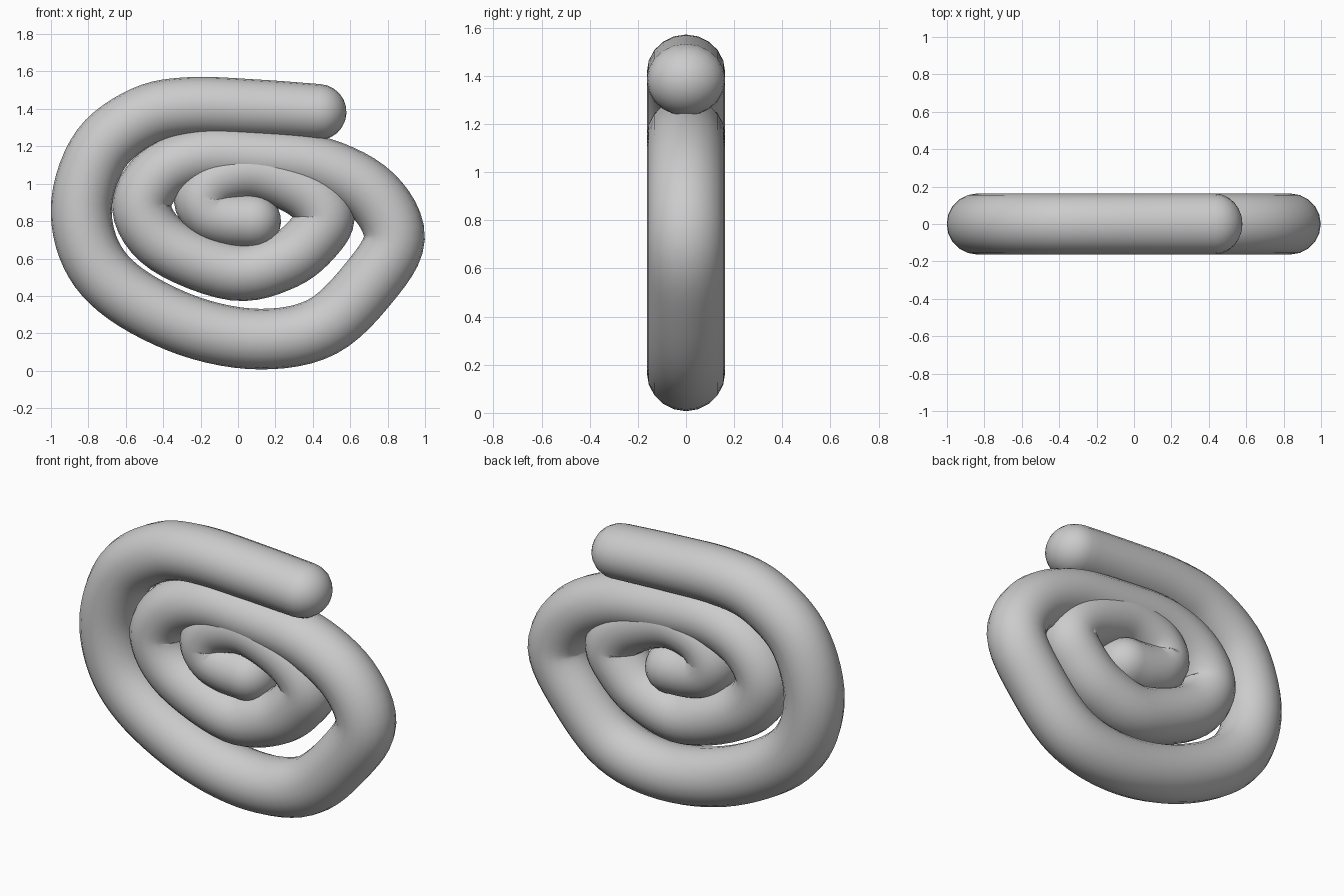
import bpy, bmesh, math
from mathutils import Vector

if "Cube" in bpy.data.objects:
    bpy.data.objects.remove(bpy.data.objects["Cube"])

# Centreline of the coil in the XZ plane, outer end to inner end: x, z, radius
PATH = [
    (0.43, 1.383, .150), (0.10, 1.403, .154), (-0.25, 1.412, .158), (-0.50, 1.362, .161),
    (-0.73, 1.19, .163), (-0.836, 0.90, .163), (-0.785, 0.62, .163), (-0.60, 0.41, .163),
    (-0.25, 0.235, .163), (0.12, 0.169, .162), (0.45, 0.235, .163), (0.70, 0.47, .163),
    (0.836, 0.71, .163), (0.72, 0.94, .161), (0.45, 1.09, .156), (0.10, 1.14, .154),
    (-0.20, 1.145, .154), (-0.42, 1.05, .156), (-0.515, 0.87, .158), (-0.38, 0.67, .156),
    (-0.02, 0.53, .155), (0.25, 0.59, .155), (0.41, 0.72, .156), (0.465, 0.84, .157),
    (0.35, 0.97, .155), (0.10, 1.065, .152), (-0.10, 1.03, .152), (-0.19, 0.93, .152),
    (-0.15, 0.845, .150), (-0.05, 0.81, .150), (0.08, 0.80, .150)]
SIDES, STEPS, CAP, DEPTH = 20, 6, 6, 0.163


def smooth_path(pts):
    """Catmull-Rom samples through the points."""
    p = [Vector(q) for q in pts]
    p = [2 * p[0] - p[1]] + p + [2 * p[-1] - p[-2]]
    out = []
    for a, b, c, d in zip(p, p[1:], p[2:], p[3:]):
        for i in range(STEPS):
            t = i / STEPS
            out.append(0.5 * (2 * b + (c - a) * t + (2 * a - 5 * b + 4 * c - d) * t * t
                              + (3 * b - a - 3 * c + d) * t ** 3))
    return out + [p[-2]]


samples = smooth_path(PATH)
stations = []   # centre, tangent, in-plane radius, depth radius
for i, s in enumerate(samples):
    d = samples[min(i + 1, len(samples) - 1)] - samples[max(i - 1, 0)]
    stations.append((Vector((s.x, 0, s.y)), Vector((d.x, 0, d.y)).normalized(), s.z, DEPTH))


def dome(station, sign):
    """Shrinking rings that round off an end."""
    c, t, r, _ = station
    rings = []
    for k in range(1, CAP):
        a = k / CAP * math.pi / 2
        rings.append((c + t * sign * r * math.sin(a), t, r * math.cos(a), DEPTH * math.cos(a)))
    return rings, c + t * sign * r


head, head_tip = dome(stations[0], -1)
tail, tail_tip = dome(stations[-1], 1)
stations = head[::-1] + stations + tail

# Sweep the round section along the coil
bm = bmesh.new()
rings = []
for c, t, r, dy in stations:
    n = Vector((-t.z, 0, t.x))
    rings.append([bm.verts.new(c + n * r * math.cos(a) + Vector((0, dy * math.sin(a), 0)))
                  for a in (2 * math.pi * k / SIDES for k in range(SIDES))])
for r0, r1 in zip(rings, rings[1:]):
    for k in range(SIDES):
        j = (k + 1) % SIDES
        bm.faces.new((r0[k], r0[j], r1[j], r1[k]))
for ring, tip in ((rings[0], head_tip), (rings[-1], tail_tip)):
    v = bm.verts.new(tip)
    for k in range(SIDES):
        bm.faces.new((ring[k], ring[(k + 1) % SIDES], v))
bmesh.ops.recalc_face_normals(bm, faces=bm.faces)
for f in bm.faces:
    f.smooth = True
mesh = bpy.data.meshes.new("coiled_roll")
bm.to_mesh(mesh)
bm.free()
bpy.context.collection.objects.link(bpy.data.objects.new("coiled_roll", mesh))
